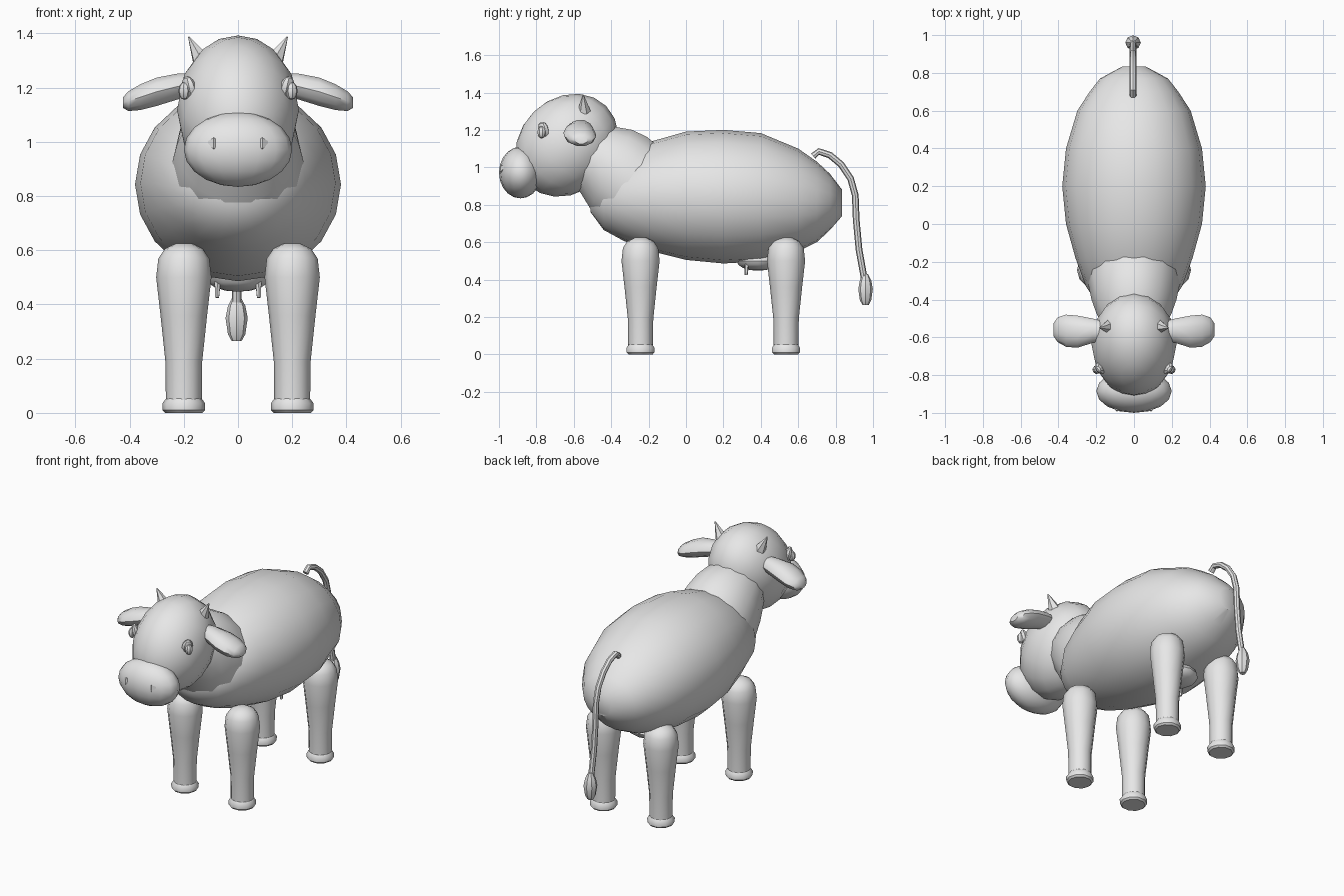
import bpy, bmesh
from math import cos, sin, tau, radians
from mathutils import Vector, Euler

cube = bpy.data.objects.get("Cube")
if cube:
    bpy.data.objects.remove(cube)

grey = bpy.data.materials.new("light_grey")
grey.use_nodes = True
grey.diffuse_color = (0.8, 0.8, 0.8, 1)
grey.node_tree.nodes["Principled BSDF"].inputs["Base Color"].default_value = (0.8, 0.8, 0.8, 1)

X, Y, Z = Vector((1, 0, 0)), Vector((0, 1, 0)), Vector((0, 0, 1))


def finish(name, bm, angle=40):
    bmesh.ops.recalc_face_normals(bm, faces=bm.faces)
    mesh = bpy.data.meshes.new(name)
    bm.to_mesh(mesh)
    bm.free()
    mesh.materials.append(grey)
    ob = bpy.data.objects.new(name, mesh)
    bpy.context.collection.objects.link(ob)
    bpy.ops.object.select_all(action="DESELECT")
    ob.select_set(True)
    bpy.context.view_layer.objects.active = ob
    bpy.ops.object.shade_smooth_by_angle(angle=radians(angle))
    return ob


def loft(name, rings, u, v, sides, angle=40):
    """Skin elliptical rings (centre, radius along u, radius along v)."""
    bm = bmesh.new()
    loops = []
    for centre, a, b in rings:
        loops.append([bm.verts.new(Vector(centre) + u * a * cos(tau * i / sides)
                                   + v * b * sin(tau * i / sides)) for i in range(sides)])
    for p, q in zip(loops, loops[1:]):
        for i in range(sides):
            j = (i + 1) % sides
            bm.faces.new((p[i], p[j], q[j], q[i]))
    bm.faces.new(loops[0])
    bm.faces.new(loops[-1])
    return finish(name, bm, angle)


def ball(name, centre, size, rot=(0, 0, 0), seg=16, rows=10, angle=40):
    bm = bmesh.new()
    bmesh.ops.create_uvsphere(bm, u_segments=seg, v_segments=rows, radius=1)
    turn = Euler([radians(r) for r in rot])
    for vert in bm.verts:
        co = Vector([c * s for c, s in zip(vert.co, size)])
        co.rotate(turn)
        vert.co = co + Vector(centre)
    return finish(name, bm, angle)


def cone(name, base, tip, r1, r2, sides, angle=30):
    base, tip = Vector(base), Vector(tip)
    quat = (tip - base).to_track_quat("Z", "Y")
    return loft(name, [(base, r1, r1), (tip, r2, r2)], quat @ X, quat @ Y, sides, angle)


# Barrel body: y, centre height, half width, half height
body = [(0.835, 0.81, 0.06, 0.07), (0.77, 0.815, 0.18, 0.15), (0.7, 0.815, 0.235, 0.215),
        (0.6, 0.825, 0.3, 0.275), (0.4, 0.84, 0.36, 0.343), (0.2, 0.843, 0.38, 0.357),
        (0, 0.848, 0.36, 0.343), (-0.18, 0.845, 0.31, 0.295), (-0.33, 0.835, 0.255, 0.23),
        (-0.44, 0.82, 0.18, 0.155), (-0.51, 0.83, 0.08, 0.07)]
loft("body", [((0, y, z), a, b) for y, z, a, b in body], X, Z, 20)

# Tilted neck between chest and head
lean = Vector((0, 0.47, 0.88))
neck = [(-0.24, 0.88, 0.25, 0.25), (-0.33, 0.935, 0.24, 0.265), (-0.4, 0.99, 0.225, 0.245),
        (-0.47, 1.04, 0.2, 0.205), (-0.53, 1.07, 0.17, 0.17)]
loft("neck", [((0, y, z), a, b) for y, z, a, b in neck], X, lean, 14)

# Head and muzzle
ball("head", (0, -0.637, 1.118), (0.225, 0.297, 0.252), rot=(45, 0, 0))
ball("muzzle", (0, -0.885, 0.972), (0.2, 0.115, 0.138))

for side, s in (("left", 1), ("right", -1)):
    # Ear: flattened paddle reaching outwards and down
    ear = [(0.16, -0.565, 1.215, 0.05, 0.04), (0.22, -0.565, 1.205, 0.065, 0.05),
           (0.3, -0.57, 1.185, 0.085, 0.055), (0.36, -0.565, 1.165, 0.085, 0.05),
           (0.405, -0.56, 1.15, 0.065, 0.038), (0.425, -0.56, 1.145, 0.035, 0.02)]
    loft(side + "_ear", [((s * x, y, z), a, b) for x, y, z, a, b in ear], Y, Z, 10)

    # Horn
    cone(side + "_horn", (s * 0.135, -0.545, 1.3), (s * 0.182, -0.55, 1.388), 0.036, 0.003, 6)

    # Eye: lid plate with eyeball set in it
    ball(side + "_eyelid", (s * 0.18, -0.763, 1.198), (0.022, 0.034, 0.047),
         rot=(0, s * 15, s * -35), seg=8, rows=6, angle=25)
    ball(side + "_eyeball", (s * 0.198, -0.772, 1.188), (0.022, 0.023, 0.033),
         rot=(0, 0, s * -35), seg=8, rows=6, angle=25)

    # Nostril: small downward wedge
    cone(side + "_nostril", (s * 0.09, -0.97, 1.0), (s * 0.09, -0.992, 0.975), 0.025, 0.003, 4)

    # Legs and hooves
    for end, y in (("front", -0.243), ("back", 0.535)):
        x = s * 0.2
        leg = [(0.03, 0.066), (0.19, 0.068), (0.36, 0.086), (0.5, 0.102),
               (0.57, 0.094), (0.605, 0.07), (0.625, 0.03)]
        loft(f"{end}_{side}_leg", [((x, y, z), r, r) for z, r in leg], X, Y, 12)
        hoof = [(0, 0.068), (0.01, 0.078), (0.035, 0.079), (0.053, 0.066)]
        loft(f"{end}_{side}_hoof", [((x, y, z), r, r) for z, r in hoof], X, Y, 10)

    # Teat
    cone(side + "_teat", (s * 0.075, 0.325, 0.49), (s * 0.077, 0.322, 0.425), 0.013, 0.008, 6)

# Udder
ball("udder", (0, 0.385, 0.5), (0.12, 0.115, 0.053), seg=12, rows=8)

# Tail with tuft
tail = [(0.68, 1.06), (0.71, 1.085), (0.77, 1.065), (0.83, 1.015), (0.88, 0.94),
        (0.905, 0.85), (0.91, 0.72), (0.925, 0.56), (0.952, 0.41)]
pts = [Vector((-0.005, y, z)) for y, z in tail]
bm = bmesh.new()
loops = []
for k, p in enumerate(pts):
    run = (pts[min(k + 1, len(pts) - 1)] - pts[max(k - 1, 0)]).normalized()
    across = run.cross(X)
    loops.append([bm.verts.new(p + 0.018 * (X * cos(tau * i / 8) + across * sin(tau * i / 8)))
                  for i in range(8)])
for p, q in zip(loops, loops[1:]):
    for i in range(8):
        bm.faces.new((p[i], p[i - 1], q[i - 1], q[i]))
bm.faces.new(loops[0])
bm.faces.new(loops[-1])
finish("tail", bm)
tuft = [(0.265, 0.018), (0.29, 0.032), (0.35, 0.041), (0.395, 0.032), (0.43, 0.014)]
loft("tail_tuft", [((-0.005, 0.96, z), r, r * 0.95) for z, r in tuft], X, Y, 8, 30)
